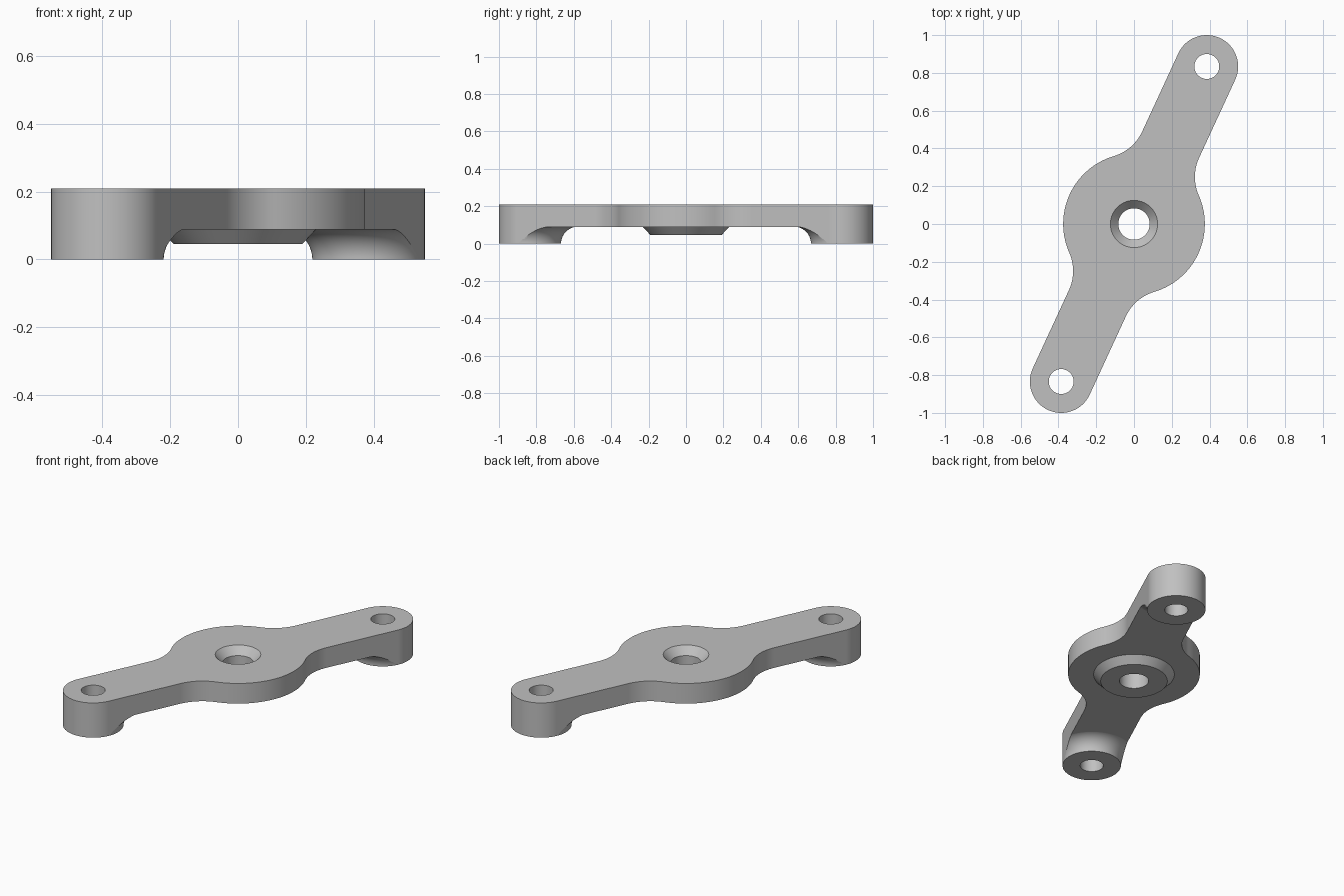
import bpy, bmesh
from math import sin, cos, atan2, sqrt, pi, radians

if "Cube" in bpy.data.objects:
    bpy.data.objects.remove(bpy.data.objects["Cube"])

TOP, UNDER = 0.21, 0.088        # top face and arm underside heights
HUB, END = 0.375, 0.166         # hub radius, arm half width and end radius
REACH, BLEND = 0.9187, 0.241    # end centre distance, hub-to-arm blend radius
FLARE = 0.09                    # cove radius around each end boss
TILT = radians(-24.8)


def make_object(name, bm):
    bmesh.ops.recalc_face_normals(bm, faces=bm.faces)
    mesh = bpy.data.meshes.new(name)
    bm.to_mesh(mesh)
    bm.free()
    obj = bpy.data.objects.new(name, mesh)
    bpy.context.collection.objects.link(obj)
    return obj


def loft(name, rings):
    """Skin a stack of equal closed rings and cap both ends."""
    bm = bmesh.new()
    loops = [[bm.verts.new(p) for p in ring] for ring in rings]
    n = len(loops[0])
    for a, b in zip(loops, loops[1:]):
        for i in range(n):
            j = (i + 1) % n
            bm.faces.new((a[i], a[j], b[j], b[i]))
    bm.faces.new(loops[0])
    bm.faces.new(loops[-1])
    return make_object(name, bm)


def lathe(name, profile, y=0.0, n=96):
    angles = [2 * pi * i / n for i in range(n)]
    return loft(name, [[(r * cos(t), y + r * sin(t), z) for t in angles]
                       for r, z in profile])


def arc(cx, cy, r, start, end, n):
    steps = [start + (end - start) * i / n for i in range(n + 1)]
    return [(cx + r * cos(t), cy + r * sin(t)) for t in steps]


def subtract(target, cutter):
    cutter.hide_render = True
    mod = target.modifiers.new("cut", 'BOOLEAN')
    mod.operation, mod.solver, mod.object = 'DIFFERENCE', 'EXACT', cutter
    bpy.context.view_layer.objects.active = target
    bpy.ops.object.modifier_apply(modifier=mod.name)
    bpy.data.objects.remove(cutter)


# Plan outline: one quarter, mirrored across both axes
along = sqrt((HUB + BLEND) ** 2 - (END + BLEND) ** 2)
phi = atan2(along, END + BLEND)
quarter = (arc(0, 0, HUB, 0, phi, 14)
           + arc(END + BLEND, along, BLEND, pi + phi, pi, 14)[1:]
           + arc(0, REACH, END, 0, pi / 2, 20))
half = quarter + [(-x, y) for x, y in quarter[-2::-1]]
outline = half + [(-x, -y) for x, y in half[1:-1]]
body = loft("lever_arm", [[(x, y, z) for x, y in outline] for z in (0, TOP)])

# Underside relief, leaving the coved end bosses and the hub cone
w, e = 0.6, REACH - 0.003
relief = loft("underside_relief", [[(-w, -e, z), (w, -e, z), (w, e, z), (-w, e, z)]
                                   for z in (-0.1, UNDER)])
cove = [(END, -0.2)] + arc(END + FLARE, 0, -FLARE, 0, -pi / 2, 18)
cove.append((END + FLARE, 0.3))
for side in (-1, 1):
    subtract(relief, lathe("boss_cove", cove, side * REACH, 128))
subtract(relief, lathe("hub_cone", [(0.19, 0.045), (0.27, 0.131)]))
subtract(body, relief)

# End holes and the countersunk centre hole
for side in (-1, 1):
    subtract(body, lathe("end_hole", [(0.066, -0.1), (0.066, 0.4)], side * REACH, 48))
subtract(body, lathe("centre_hole", [(0.083, -0.1), (0.083, TOP - 0.045),
                                     (0.125, TOP), (0.125, 0.4)], n=64))

# Turn the lever to its resting angle
body.rotation_euler.z = TILT
bpy.ops.object.select_all(action='DESELECT')
body.select_set(True)
bpy.context.view_layer.objects.active = body
bpy.ops.object.transform_apply(location=False, rotation=True, scale=False)

# Plain grey metal
grey = bpy.data.materials.new("plain_grey")
grey.use_nodes = True
colour = (0.53, 0.53, 0.53, 1)
grey.diffuse_color = colour
grey.node_tree.nodes["Principled BSDF"].inputs["Base Color"].default_value = colour
body.data.materials.clear()
body.data.materials.append(grey)

bpy.ops.object.shade_smooth_by_angle(angle=radians(30))
weighted = body.modifiers.new("even_normals", 'WEIGHTED_NORMAL')
weighted.keep_sharp = True
